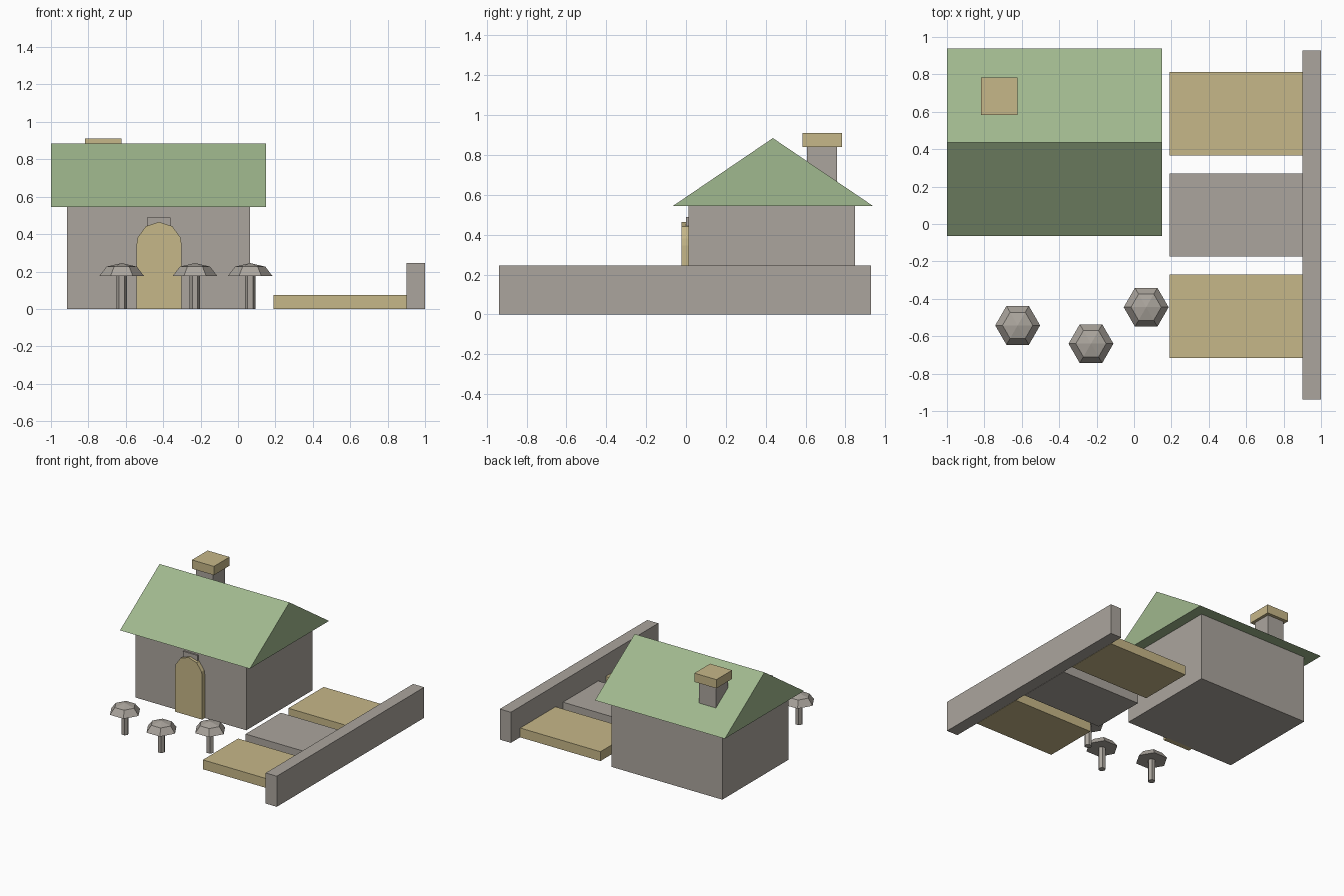
import bpy, bmesh, math

if "Cube" in bpy.data.objects:
    bpy.data.objects.remove(bpy.data.objects["Cube"])


def material(name, rgb):
    m = bpy.data.materials.new(name)
    lin = [((c / 255 + 0.055) / 1.055) ** 2.4 for c in rgb]
    m.diffuse_color = (*lin, 1)
    m.use_nodes = True
    m.node_tree.nodes["Principled BSDF"].inputs["Base Color"].default_value = m.diffuse_color
    return m


STONE = material("stone grey", (171, 165, 157))
STRAW = material("straw tan", (198, 183, 136))
GREEN = material("roof green", (160, 184, 142))


def finish(name, bm, mat):
    bmesh.ops.recalc_face_normals(bm, faces=bm.faces)
    me = bpy.data.meshes.new(name)
    bm.to_mesh(me)
    bm.free()
    me.materials.append(mat)
    ob = bpy.data.objects.new(name, me)
    bpy.context.collection.objects.link(ob)
    return ob


def extrude(name, points, offset, mat):
    """Closed prism: a flat outline pushed along an offset."""
    bm = bmesh.new()
    face = bm.faces.new([bm.verts.new(p) for p in points])
    new = bmesh.ops.extrude_face_region(bm, geom=[face], use_keep_orig=True)["geom"]
    verts = [v for v in new if isinstance(v, bmesh.types.BMVert)]
    bmesh.ops.translate(bm, vec=offset, verts=verts)
    return finish(name, bm, mat)


def box(name, x, y, z, mat):
    pts = [(x[0], y[0], z[0]), (x[1], y[0], z[0]), (x[1], y[1], z[0]), (x[0], y[1], z[0])]
    return extrude(name, pts, (0, 0, z[1] - z[0]), mat)


def hexagon(r, z, cx, cy):
    return [(cx + r * math.cos(i * math.pi / 3), cy + r * math.sin(i * math.pi / 3), z)
            for i in range(6)]


# House walls and gabled roof
box("house_walls", (-0.915, 0.065), (0.012, 0.847), (0, 0.545), STONE)
extrude("roof", [(-1, -0.065, 0.545), (-1, 0.9375, 0.545), (-1, 0.436, 0.885)],
        (1.15, 0, 0), GREEN)

# Chimney with cap
box("chimney", (-0.795, -0.645), (0.607, 0.757), (0.58, 0.84), STONE)
box("chimney_cap", (-0.817, -0.622), (0.584, 0.782), (0.84, 0.91), STRAW)

# Arched door and the lintel block behind it
DX, R, SPRING = -0.422, 0.12, 0.345
arch = [(R * math.cos(math.radians(a)), SPRING + R * math.sin(math.radians(a)))
        for a in (0, 18, 54, 90, 126, 162, 180)]
outline = [(-R, 0), (R, 0)] + arch
extrude("door", [(DX + x, -0.022, z) for x, z in outline], (0, 0.04, 0), STRAW)
box("door_lintel", (-0.487, -0.36), (0.0, 0.03), (0.42, 0.49), STONE)

# Garden beds and boundary wall
for i, (y, mat) in enumerate([(-0.493, STRAW), (0.048, STONE), (0.589, STRAW)]):
    box(f"garden_bed_{i + 1}", (0.19, 0.9), (y - 0.223, y + 0.223), (0, 0.075), mat)
box("boundary_wall", (0.902, 1.0), (-0.9375, 0.9285), (0, 0.245), STONE)

# Mushrooms: hexagonal stem and faceted cap
for i, (cx, cy) in enumerate([(-0.622, -0.542), (-0.23, -0.64), (0.065, -0.445)]):
    extrude(f"mushroom_stem_{i + 1}", hexagon(0.028, 0, cx, cy), (0, 0, 0.18), STONE)
    bm = bmesh.new()
    rim = [bm.verts.new(p) for p in hexagon(0.12, 0.175, cx, cy)]
    mid = [bm.verts.new(p) for p in hexagon(0.081, 0.226, cx, cy)]
    top = bm.verts.new((cx, cy, 0.245))
    bm.faces.new(rim)
    for k in range(6):
        n = (k + 1) % 6
        bm.faces.new((rim[k], rim[n], mid[n], mid[k]))
        bm.faces.new((mid[k], mid[n], top))
    finish(f"mushroom_cap_{i + 1}", bm, STONE)
